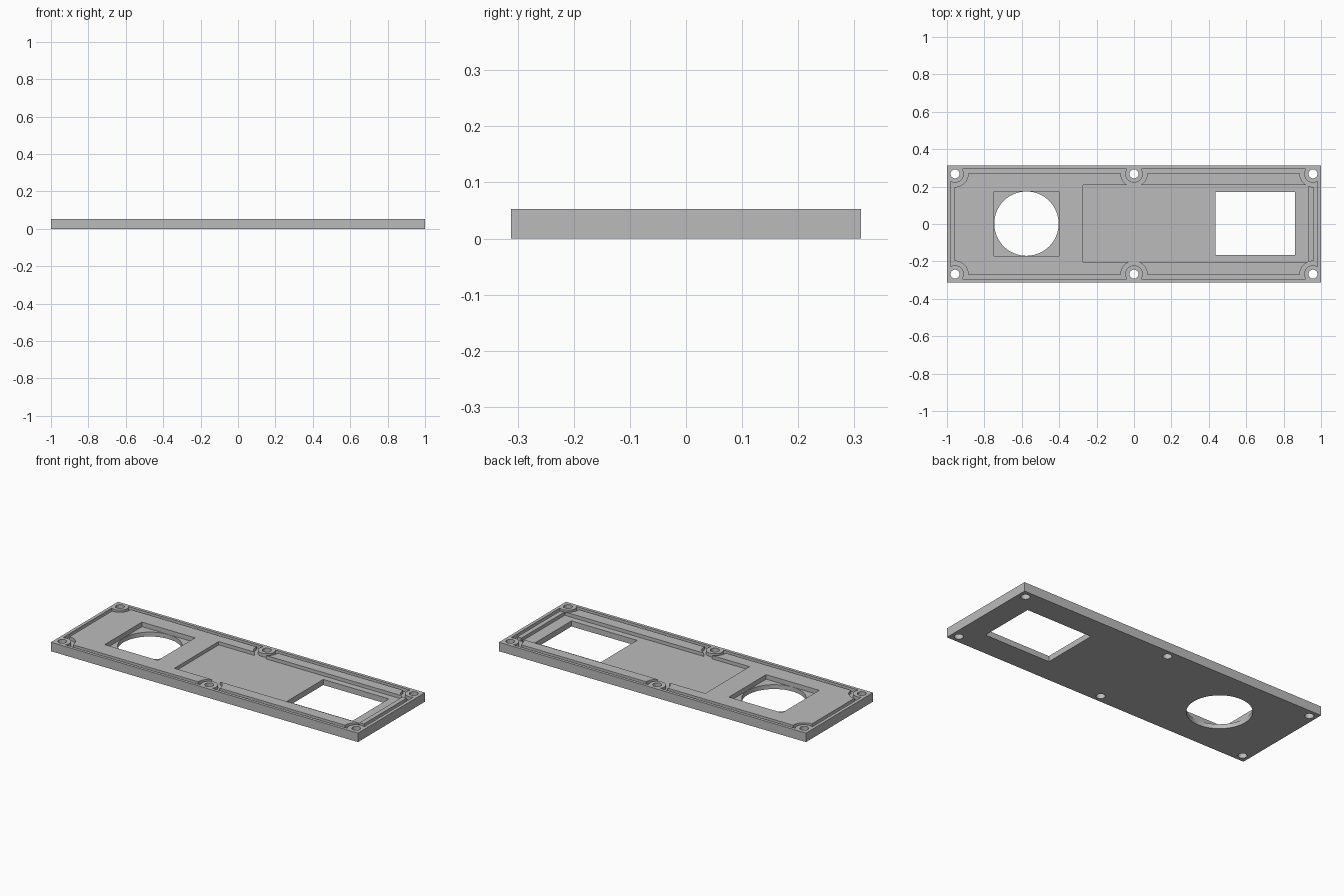
import bpy, bmesh, math

cube = bpy.data.objects.get("Cube")
if cube:
    bpy.data.objects.remove(cube, do_unlink=True)

L, W, T = 1.0, 0.312, 0.053          # half length, half width, thickness
HX, HY = 0.957, 0.268                # screw hole positions

grey = bpy.data.materials.new("plain grey")
grey.use_nodes = True
grey.diffuse_color = (0.5, 0.5, 0.5, 1)
grey.node_tree.nodes["Principled BSDF"].inputs["Base Color"].default_value = (0.5, 0.5, 0.5, 1)


def prism(name, pts, z0, z1):
    """Extrude a flat outline from z0 to z1."""
    bm = bmesh.new()
    face = bm.faces.new([bm.verts.new((x, y, z0)) for x, y in pts])
    out = bmesh.ops.extrude_face_region(bm, geom=[face])
    top = [v for v in out["geom"] if isinstance(v, bmesh.types.BMVert)]
    bmesh.ops.translate(bm, vec=(0, 0, z1 - z0), verts=top)
    bmesh.ops.recalc_face_normals(bm, faces=bm.faces)
    mesh = bpy.data.meshes.new(name)
    bm.to_mesh(mesh)
    bm.free()
    mesh.materials.append(grey)
    ob = bpy.data.objects.new(name, mesh)
    bpy.context.collection.objects.link(ob)
    return ob


def rect(x0, x1, y0, y1):
    return [(x0, y0), (x1, y0), (x1, y1), (x0, y1)]


def circle(cx, cy, r, n):
    return [(cx + r * math.cos(2 * math.pi * i / n), cy + r * math.sin(2 * math.pi * i / n))
            for i in range(n)]


def arc(cx, cy, r, a0, a1, n=12):
    return [(cx + r * math.cos(a0 + (a1 - a0) * i / n), cy + r * math.sin(a0 + (a1 - a0) * i / n))
            for i in range(n + 1)]


def scalloped(a, b, r):
    """Rectangle outline that bends inward round each screw hole."""
    dx, dy = a - HX, b - HY
    ax, ay = math.asin(dx / r), math.asin(dy / r)
    quarter = arc(HX, HY, r, -math.pi / 2 + ax, -math.pi - ay)
    middle = arc(0, HY, r, ay, -math.pi / 2)
    right = quarter + middle
    left = [(-x, y) for x, y in reversed(right[:-1])]
    upper = right + left
    return upper + [(-x, -y) for x, y in upper]


def cut(target, cutter):
    mod = target.modifiers.new("cut", "BOOLEAN")
    mod.operation = "DIFFERENCE"
    mod.solver = "EXACT"
    mod.object = cutter
    bpy.ops.object.select_all(action="DESELECT")
    bpy.context.view_layer.objects.active = target
    target.select_set(True)
    bpy.ops.object.modifier_apply(modifier=mod.name)
    bpy.data.objects.remove(cutter, do_unlink=True)


plate = prism("cover_plate", rect(-L, L, -W, W), 0, T)

# Seal groove: a ring following the rim and looping round the screw holes
groove = prism("groove_cutter", scalloped(0.981, 0.294, 0.047), T - 0.02, T + 0.02)
core = prism("groove_core", scalloped(0.959, 0.270, 0.070), T - 0.05, T + 0.05)
cut(groove, core)
cut(plate, groove)

# Screw holes
for x in (-HX, 0, HX):
    for y in (-HY, HY):
        cut(plate, prism("hole_cutter", circle(x, y, 0.024, 32), -0.1, 0.1))

# Square recess with a round opening
cut(plate, prism("square_recess_cutter", rect(-0.748, -0.402, -0.171, 0.175), T - 0.027, 0.1))
cut(plate, prism("round_cutter", circle(-0.575, 0.002, 0.172, 64), -0.1, 0.1))

# Long recess with a rectangular window
cut(plate, prism("long_recess_cutter", rect(-0.272, 0.932, -0.203, 0.209), T - 0.02, 0.1))
cut(plate, prism("window_cutter", rect(0.435, 0.862, -0.166, 0.172), -0.1, 0.1))

bpy.ops.object.shade_smooth_by_angle(angle=math.radians(30))
